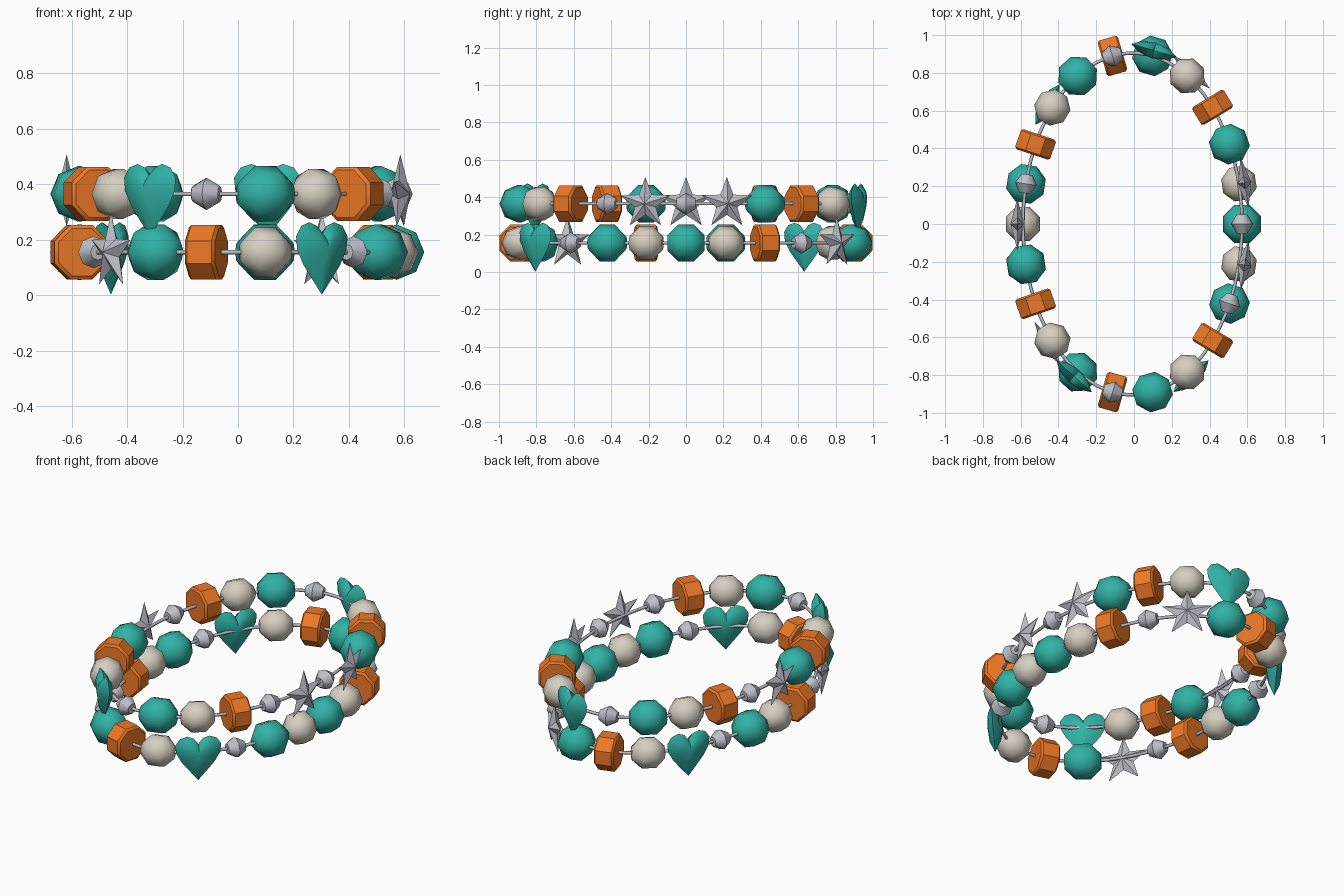
import bpy, bmesh
from math import pi, sin, cos, sqrt, atan2, radians

if "Cube" in bpy.data.objects:
    bpy.data.objects.remove(bpy.data.objects["Cube"])

A, B, CX = 0.58, 0.905, -0.008      # ellipse of each strand
COUNT = 22


def material(name, rgb):
    m = bpy.data.materials.new(name)
    m.diffuse_color = (*rgb, 1)
    m.use_nodes = True
    m.node_tree.nodes["Principled BSDF"].inputs["Base Color"].default_value = m.diffuse_color
    return m


TEAL = material("teal", (0.03, 0.45, 0.38))
ORANGE = material("orange", (0.85, 0.19, 0.02))
CREAM = material("cream", (0.68, 0.63, 0.54))
SILVER = material("silver", (0.52, 0.53, 0.59))


def finish(bm, name, mat, angle):
    bmesh.ops.recalc_face_normals(bm, faces=bm.faces)
    me = bpy.data.meshes.new(name)
    bm.to_mesh(me)
    bm.free()
    me.materials.append(mat)
    me.shade_smooth()
    me.set_sharp_from_angle(angle=radians(angle))
    return me


def lathe(name, profile, mat, phase=0.0, sides=8, angle=50):
    """Bead turned about local Y; profile is (y, radius)."""
    bm = bmesh.new()
    rings = []
    for y, r in profile:
        rings.append([bm.verts.new((r * sin(phase + 2 * pi * k / sides), y,
                                    r * cos(phase + 2 * pi * k / sides)))
                      for k in range(sides)])
    for a, b in zip(rings, rings[1:]):
        for k in range(sides):
            j = (k + 1) % sides
            bm.faces.new((a[k], a[j], b[j], b[k]))
    bm.faces.new(rings[0])
    bm.faces.new(rings[-1])
    return finish(bm, name, mat, angle)


def round_bead(name, radius, steps, mat):
    prof = [(-radius * cos(pi * (i + 0.5) / steps), radius * sin(pi * (i + 0.5) / steps))
            for i in range(steps)]
    return lathe(name, prof, mat)


def puffed(name, outline, levels, centre, offset, mat, angle):
    """Flat outline in YZ swelling to a peak on both sides; levels are (scale, height)."""
    bm = bmesh.new()
    cy, cz = centre
    n = len(outline)
    edge = [bm.verts.new((offset, y, z)) for y, z in outline]
    for side in (1, -1):
        prev = edge
        for s, h in levels[:-1]:
            ring = [bm.verts.new((offset + side * h, cy + (y - cy) * s, cz + (z - cz) * s))
                    for y, z in outline]
            for k in range(n):
                j = (k + 1) % n
                bm.faces.new((prev[k], prev[j], ring[j], ring[k]))
            prev = ring
        top = bm.verts.new((offset + side * levels[-1][1], cy, cz))
        for k in range(n):
            bm.faces.new((prev[k], prev[(k + 1) % n], top))
    return finish(bm, name, mat, angle)


# star and heart outlines
star_pts = []
for k in range(10):
    r = 0.143 if k % 2 == 0 else 0.06
    star_pts.append((r * sin(pi * k / 5), r * cos(pi * k / 5)))
half = [(0.025, 0.095), (0.06, 0.108), (0.1, 0.095), (0.125, 0.058),
        (0.12, 0.01), (0.09, -0.045), (0.045, -0.1)]
heart_pts = [(0, 0.062)] + half + [(0, -0.153)] + [(-y, z) for y, z in reversed(half)]

BEADS = {
    "large_round_bead": round_bead("large_round_bead", 0.108, 4, TEAL),
    "cream_round_bead": round_bead("cream_round_bead", 0.097, 4, CREAM),
    "small_spacer_bead": round_bead("small_spacer_bead", 0.058, 3, SILVER),
    "disc_bead": lathe("disc_bead", [(-0.056, 0.093), (-0.046, 0.106),
                                     (0.046, 0.106), (0.056, 0.093)], ORANGE, pi / 8, angle=30),
    "star_bead": puffed("star_bead", star_pts, [(0, 0.036)], (0, 0), 0.03, SILVER, 20),
    "heart_bead": puffed("heart_bead", heart_pts, [(0.6, 0.03), (0, 0.043)],
                         (0, 0.01), 0.03, TEAL, 45),
}
PATTERN = ["small_spacer_bead", "star_bead", "large_round_bead", "disc_bead",
           "cream_round_bead", "heart_bead", "small_spacer_bead",
           "large_round_bead", "cream_round_bead", "disc_bead"]


# evenly spaced points along the ellipse
N = 4400
lengths = [0.0]
for i in range(N):
    t = 2 * pi * (i + 0.5) / N
    lengths.append(lengths[-1] + sqrt((A * sin(t)) ** 2 + (B * cos(t)) ** 2) * 2 * pi / N)
params = []
i = 0
for k in range(COUNT):
    while lengths[i] < lengths[-1] * k / COUNT - 1e-6:
        i += 1
    params.append(2 * pi * i / N)


def add_cord(name, z):
    bm = bmesh.new()
    n, r, sides = 66, 0.009, 6
    rings = []
    for k in range(n):
        t = 2 * pi * k / n
        d = atan2(sin(t) / B, cos(t) / A)
        rings.append([bm.verts.new((CX + A * cos(t) + r * cos(q) * cos(d),
                                    B * sin(t) + r * cos(q) * sin(d), z + r * sin(q)))
                      for q in (2 * pi * s / sides for s in range(sides))])
    for k in range(n):
        a, b = rings[k], rings[(k + 1) % n]
        for s in range(sides):
            j = (s + 1) % sides
            bm.faces.new((a[s], a[j], b[j], b[s]))
    ob = bpy.data.objects.new(name, finish(bm, name, SILVER, 70))
    bpy.context.collection.objects.link(ob)


# two strands with the same repeating pattern, the lower one shifted
for strand, z, shift in (("upper", 0.365, 0), ("lower", 0.155, 7)):
    add_cord(strand + "_cord", z)
    for k, t in enumerate(params):
        kind = PATTERN[(k + shift) % 10]
        ob = bpy.data.objects.new(f"{strand}_{kind}_{k + 1}", BEADS[kind])
        ob.location = (CX + A * cos(t), B * sin(t), z)
        ob.rotation_euler = (0, 0, atan2(sin(t) / B, cos(t) / A))
        bpy.context.collection.objects.link(ob)
